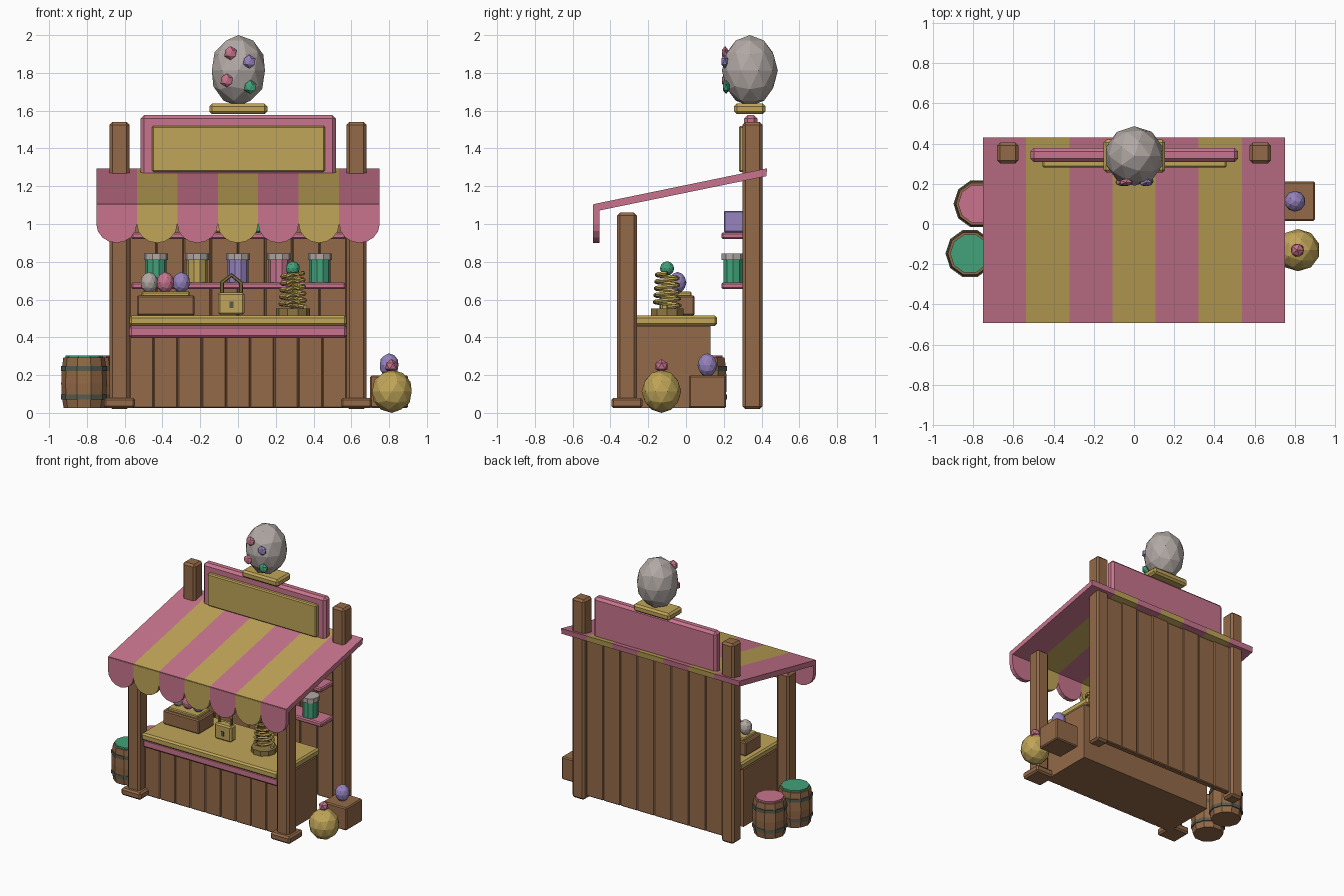
import bpy, bmesh, math
from mathutils import Matrix, Vector

if "Cube" in bpy.data.objects:
    bpy.data.objects.remove(bpy.data.objects["Cube"])


def material(name, *rgb):
    lin = [((c / 255 + 0.055) / 1.055) ** 2.4 for c in rgb] + [1]
    m = bpy.data.materials.new(name)
    m.use_nodes = True
    m.diffuse_color = lin
    m.node_tree.nodes["Principled BSDF"].inputs["Base Color"].default_value = lin
    return m


WOOD = material("brown wood", 148, 106, 72)
PINK = material("rose pink", 200, 116, 141)
GOLD = material("old gold", 192, 165, 88)
GREY = material("pale grey", 178, 169, 165)
GREEN = material("jade green", 66, 162, 122)
PURPLE = material("soft purple", 150, 131, 190)
IRON = material("dark iron", 88, 92, 78)
BRASS = material("dark brass", 140, 118, 66)


def finish(name, bm, mat):
    bmesh.ops.recalc_face_normals(bm, faces=bm.faces)
    me = bpy.data.meshes.new(name)
    bm.to_mesh(me)
    bm.free()
    me.materials.append(mat)
    ob = bpy.data.objects.new(name, me)
    bpy.context.collection.objects.link(ob)
    return ob


def box(name, mat, x, y, z, bevel=0.0):
    """Box from (low, high) ranges with a one-step chamfer."""
    bm = bmesh.new()
    size = [b - a for a, b in (x, y, z)]
    mid = [(a + b) / 2 for a, b in (x, y, z)]
    bmesh.ops.create_cube(bm, size=1, matrix=Matrix.Translation(mid) @ Matrix.Diagonal(size + [1]))
    if bevel:
        bmesh.ops.bevel(bm, geom=bm.edges[:], offset=bevel, segments=1, affect='EDGES')
    return finish(name, bm, mat)


def ball(name, mat, centre, radii, detail=2):
    bm = bmesh.new()
    bmesh.ops.create_icosphere(bm, subdivisions=detail, radius=1,
                               matrix=Matrix.Translation(centre) @ Matrix.Diagonal(list(radii) + [1]))
    return finish(name, bm, mat)


def lathe(name, mat, x, y, profile, sides):
    """Closed turned shape from (radius, height) pairs."""
    bm = bmesh.new()
    rings = []
    for r, z in profile:
        rings.append([bm.verts.new((x + r * math.cos(math.tau * i / sides),
                                    y + r * math.sin(math.tau * i / sides), z)) for i in range(sides)])
    for a, b in zip(rings, rings[1:]):
        for i in range(sides):
            j = (i + 1) % sides
            bm.faces.new((a[i], a[j], b[j], b[i]))
    bm.faces.new(rings[0])
    bm.faces.new(rings[-1])
    return finish(name, bm, mat)


def prism(name, mat, points, offset):
    """Extrude a flat outline along an offset."""
    bm = bmesh.new()
    a = [bm.verts.new(p) for p in points]
    b = [bm.verts.new(Vector(p) + Vector(offset)) for p in points]
    bm.faces.new(a)
    bm.faces.new(b)
    for i in range(len(a)):
        j = (i + 1) % len(a)
        bm.faces.new((a[i], a[j], b[j], b[i]))
    return finish(name, bm, mat)


def tube(name, mat, points, radius, sides=6):
    """Sweep a round section along a path."""
    bm = bmesh.new()
    pts = [Vector(p) for p in points]
    rings = []
    for i, p in enumerate(pts):
        t = (pts[min(i + 1, len(pts) - 1)] - pts[max(i - 1, 0)]).normalized()
        u = t.cross(Vector((0, 1, 0) if abs(t.y) < 0.01 else (0, 0, 1))).normalized()
        v = t.cross(u)
        rings.append([bm.verts.new(p + radius * (u * math.cos(math.tau * k / sides) + v * math.sin(math.tau * k / sides)))
                      for k in range(sides)])
    for a, b in zip(rings, rings[1:]):
        for k in range(sides):
            j = (k + 1) % sides
            bm.faces.new((a[k], a[j], b[j], b[k]))
    bm.faces.new(rings[0])
    bm.faces.new(rings[-1])
    return finish(name, bm, mat)


# Posts and feet
for side, s in (("left", 1), ("right", -1)):
    x = sorted((s * 0.575, s * 0.68))
    box(f"back_post_{side}", WOOD, x, (0.30, 0.405), (0.02, 1.54), 0.015)
    box(f"front_post_{side}", WOOD, x, (-0.365, -0.26), (0.03, 1.06), 0.015)
    box(f"post_foot_{side}", WOOD, sorted((s * 0.545, s * 0.71)), (-0.395, -0.23), (0.025, 0.08), 0.012)

# Back wall planks
n = 8
for i in range(n):
    w = 1.15 / n
    x = -0.575 + i * w
    box(f"wall_plank_{i + 1}", WOOD, (x, x + w), (0.335, 0.38), (0.05, 1.25 - 0.008 * (i % 2)), 0.006)

# Counter with planked front
box("counter_body", WOOD, (-0.575, 0.575), (-0.27, 0.13), (0.025, 0.46))
n = 9
for i in range(n):
    w = 1.15 / n
    x = -0.575 + i * w
    box(f"counter_plank_{i + 1}", WOOD, (x, x + w), (-0.30, -0.26), (0.025, 0.41), 0.006)
box("counter_trim", PINK, (-0.575, 0.575), (-0.325, -0.26), (0.4, 0.46), 0.01)
box("counter_top", GOLD, (-0.575, 0.575), (-0.345, 0.165), (0.46, 0.515), 0.012)

# Striped awning with scalloped edge
n = 7
w = 1.5 / n
for i in range(n):
    mat = GOLD if i % 2 else PINK
    x = -0.75 + i * w
    slope = [(-0.49, 1.105), (0.43, 1.295), (0.425, 1.253), (-0.49, 1.065)]
    prism(f"awning_stripe_{i + 1}", mat, [(x, y, z) for y, z in slope], (w, 0, 0))
    arc = [(x + w / 2 + w / 2 * math.cos(a), -0.492, 1.0 - 0.1 * math.sin(a))
           for a in (math.pi * k / 8 for k in range(9))]
    prism(f"awning_scallop_{i + 1}", mat, [(x, -0.492, 1.1), (x + w, -0.492, 1.1)] + arc, (0, 0.033, 0))

# Blank sign and plinth
box("sign_frame", PINK, (-0.515, 0.518), (0.308, 0.378), (1.24, 1.577), 0.018)
box("sign_panel", GOLD, (-0.455, 0.46), (0.28, 0.32), (1.275, 1.52), 0.008)
box("egg_plinth", GOLD, (-0.152, 0.155), (0.255, 0.42), (1.582, 1.637), 0.014)

# Large egg with gems
ball("large_egg", GREY, (0.002, 0.338, 1.812), (0.148, 0.148, 0.188))
for i, (mat, x, y, z) in enumerate(((PINK, -0.04, 0.207, 1.905), (PURPLE, 0.06, 0.205, 1.86),
                                    (PINK, -0.06, 0.207, 1.76), (GREEN, 0.065, 0.212, 1.725))):
    ball(f"egg_gem_{i + 1}", mat, (x, y, z), (0.037, 0.02, 0.037), 1)

# Shelves, jars and boxes
for name, z in (("lower_shelf", 0.655), ("upper_shelf", 0.92)):
    box(name, PINK, (-0.565, 0.57), (0.188, 0.338), (z, z + 0.036), 0.008)
for i, mat in enumerate((GREEN, GOLD, PURPLE, PINK, GREEN)):
    x = (i - 2) * 0.217
    lathe(f"jar_{i + 1}", mat, x, 0.25, [(0.055, 0.691), (0.055, 0.81)], 10)
    lathe(f"jar_lid_{i + 1}", GREY, x, 0.25, [(0.064, 0.81), (0.064, 0.845)], 10)
for i, mat in enumerate((PINK, GOLD, GREEN, PURPLE)):
    x = -0.43 + i * 0.28 - (0.07 if i == 2 else 0)
    box(f"shelf_box_{i + 1}", mat, (x - 0.06, x + 0.06), (0.2, 0.32), (0.956, 1.07), 0.006)

# Egg tray on the counter
box("egg_tray", WOOD, (-0.535, -0.23), (-0.14, 0.045), (0.515, 0.622), 0.008)
box("egg_tray_straw", GOLD, (-0.51, -0.255), (-0.12, 0.03), (0.615, 0.642), 0.006)
for i, mat in enumerate((GREY, PINK, PURPLE)):
    ball(f"small_egg_{i + 1}", mat, (-0.47 + 0.085 * i, -0.045, 0.69), (0.047, 0.047, 0.056))

# Padlock
box("padlock_body", GOLD, (-0.105, 0.035), (-0.135, -0.07), (0.52, 0.638), 0.01)
box("padlock_keyhole", IRON, (-0.046, -0.024), (-0.14, -0.13), (0.555, 0.59))
arch = [(-0.085, 0.63), (-0.085, 0.69), (-0.035, 0.73), (0.015, 0.69), (0.015, 0.63)]
tube("padlock_shackle", BRASS, [(x, -0.1, z) for x, z in arch], 0.011)

# Spring toy
lathe("spring_base", BRASS, 0.29, -0.1, [(0.09, 0.513), (0.09, 0.552)], 10)
steps, turns = 60, 5
coil = []
for k in range(steps + 1):
    t = k / steps
    a, r = math.tau * turns * t, 0.066 - 0.012 * t
    coil.append((0.29 + r * math.cos(a), -0.1 + r * math.sin(a), 0.56 + 0.18 * t))
tube("spring_coil", GOLD, coil, 0.012)
ball("spring_knob", GREEN, (0.29, -0.1, 0.765), (0.038,) * 3)

# Barrels
for name, mat, x, y in (("front_barrel", GREEN, -0.815, -0.147), ("back_barrel", PINK, -0.775, 0.1)):
    lathe(name, WOOD, x, y, [(0.108, 0.025), (0.118, 0.09), (0.121, 0.155), (0.118, 0.23), (0.11, 0.292)], 10)
    lathe(name + "_lid", mat, x, y, [(0.099, 0.285), (0.099, 0.305)], 10)
    for k, z in enumerate((0.085, 0.235)):
        lathe(f"{name}_band_{k + 1}", IRON, x, y, [(0.122, z - 0.013), (0.122, z + 0.013)], 10)

# Side crate, egg and round pouch
box("side_crate", WOOD, (0.7, 0.9), (0.015, 0.212), (0.025, 0.198), 0.008)
ball("crate_egg", PURPLE, (0.8, 0.113, 0.253), (0.052, 0.052, 0.062))
ball("round_pouch", GOLD, (0.815, -0.13, 0.114), (0.11, 0.105, 0.114))
ball("pouch_gem", PINK, (0.812, -0.13, 0.248), (0.037,) * 3, 1)
